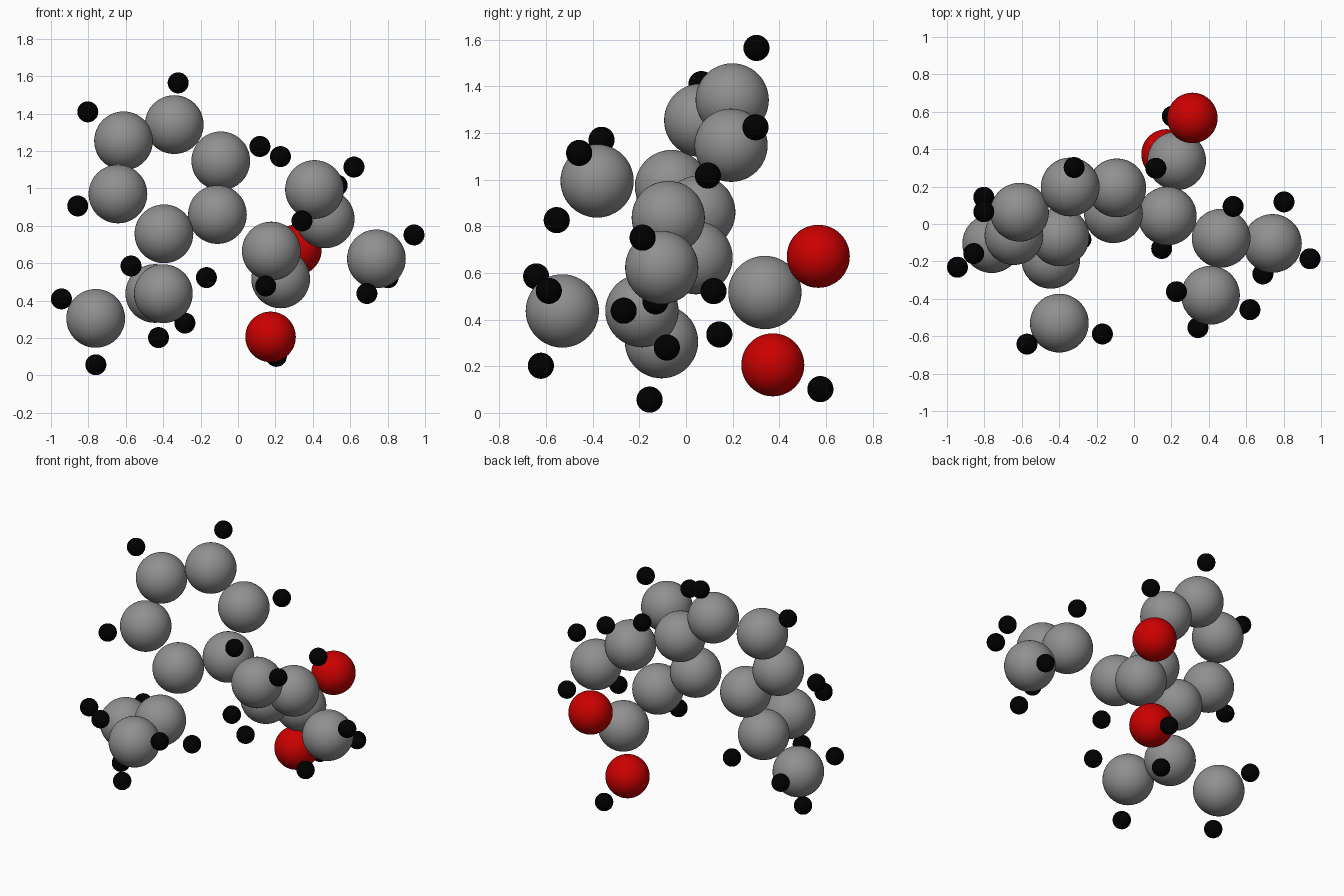
import bpy, bmesh

# Ball model of a molecule: each kind of atom shares one sphere mesh


def ball_mesh(name, radius, colour):
    mesh = bpy.data.meshes.new(name)
    bm = bmesh.new()
    bmesh.ops.create_uvsphere(bm, u_segments=48, v_segments=24, radius=radius)
    for f in bm.faces:
        f.smooth = True
    bm.to_mesh(mesh)
    bm.free()
    mat = bpy.data.materials.new(name + "_paint")
    mat.diffuse_color = colour
    mesh.materials.append(mat)
    return mesh


def place(name, mesh, points):
    for i, p in enumerate(points, 1):
        ob = bpy.data.objects.new(f"{name}_{i}", mesh)
        ob.location = p
        bpy.context.collection.objects.link(ob)


carbon = ball_mesh("carbon", 0.157, (0.28, 0.28, 0.28, 1))
oxygen = ball_mesh("oxygen", 0.135, (0.6, 0.0, 0.0, 1))
hydrogen = ball_mesh("hydrogen", 0.056, (0.0, 0.0, 0.0, 1))

# Six-sided carbon ring
place("ring_carbon", carbon, [
    (-.612, .063, 1.254), (-.341, .198, 1.341), (-.092, .193, 1.147),
    (-.110, .055, .860), (-.396, -.069, .757), (-.642, -.062, .970)])
# Hydrogens on the ring
place("ring_hydrogen", hydrogen, [
    (-.803, .066, 1.409), (-.320, .302, 1.564),
    (.117, .298, 1.224), (-.857, -.158, .906)])

# Right branch: joint, acid carbon and three-carbon fork
place("right_branch_carbon", carbon, [
    (.178, .043, .665), (.228, .338, .516),
    (.466, -.076, .837), (.409, -.381, .994), (.740, -.104, .623)])
place("acid_oxygen", oxygen, [(.312, .567, .671), (.174, .372, .206)])
place("right_branch_hydrogen", hydrogen, [
    (.148, -.131, .478), (.205, .576, .102), (.530, .094, 1.017),
    (.227, -.362, 1.170), (.620, -.458, 1.114), (.342, -.554, .826),
    (.941, -.186, .751), (.689, -.267, .438), (.802, .118, .522)])

# Left branch: three-carbon fork
place("left_branch_carbon", carbon, [
    (-.445, -.189, .438), (-.399, -.530, .437), (-.761, -.105, .305)])
place("left_branch_hydrogen", hydrogen, [
    (-.284, -.082, .280),
    (-.572, -.642, .585), (-.169, -.588, .523), (-.425, -.622, .202),
    (-.944, -.231, .409), (-.760, -.156, .057), (-.803, .143, .336)])
